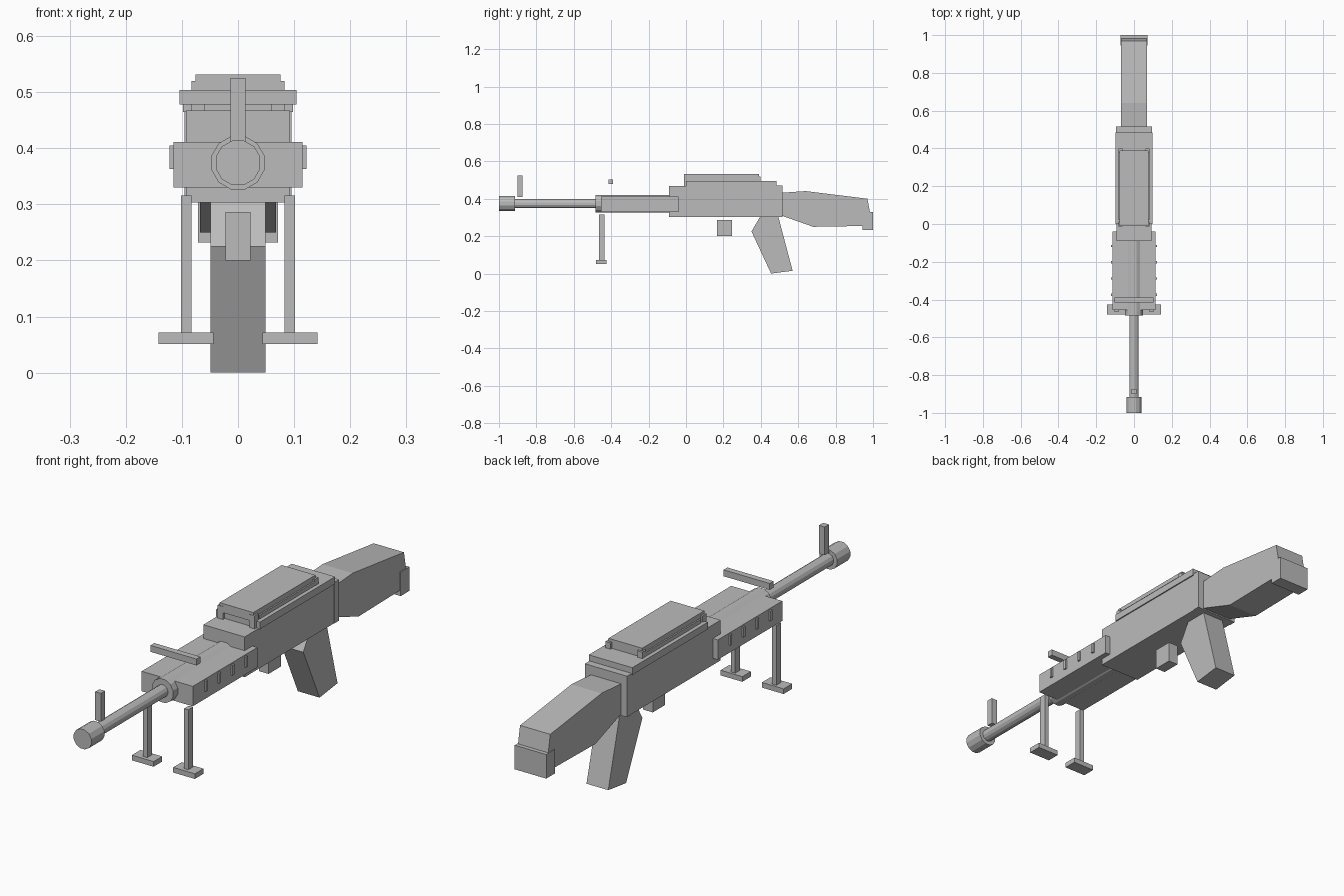
import bpy, bmesh, math
from mathutils import Matrix

old = bpy.data.objects.get("Cube")
if old:
    bpy.data.objects.remove(old, do_unlink=True)

grey = bpy.data.materials.new("plain_grey")
grey.use_nodes = True
colour = (0.5, 0.5, 0.5, 1)
grey.diffuse_color = colour
grey.node_tree.nodes["Principled BSDF"].inputs["Base Color"].default_value = colour


def finish(name, bm):
    bmesh.ops.recalc_face_normals(bm, faces=bm.faces)
    mesh = bpy.data.meshes.new(name)
    bm.to_mesh(mesh)
    bm.free()
    mesh.materials.append(grey)
    obj = bpy.data.objects.new(name, mesh)
    bpy.context.collection.objects.link(obj)
    return obj


def box(name, x, y, z):
    """Box from three (low, high) ranges."""
    bm = bmesh.new()
    bmesh.ops.create_cube(bm, size=1)
    for v in bm.verts:
        for i, (lo, hi) in enumerate((x, y, z)):
            v.co[i] = lo if v.co[i] < 0 else hi
    return finish(name, bm)


def pair(name, x, y, z):
    """Box on the left, and its mirror on the right."""
    box("left_" + name, x, y, z)
    box("right_" + name, (-x[1], -x[0]), y, z)


def tube(name, radius, y, z=0.374, sides=12):
    bm = bmesh.new()
    place = (Matrix.Translation((0, (y[0] + y[1]) / 2, z))
             @ Matrix.Rotation(math.pi / 2, 4, 'X')
             @ Matrix.Rotation(math.pi / sides, 4, 'Z'))
    bmesh.ops.create_cone(bm, cap_ends=True, segments=sides, radius1=radius,
                          radius2=radius, depth=y[1] - y[0], matrix=place)
    return finish(name, bm)


def side_profile(name, half_width, points):
    """Extrude a (y, z) outline across x."""
    bm = bmesh.new()
    face = bm.faces.new([bm.verts.new((-half_width, y, z)) for y, z in points])
    new = bmesh.ops.extrude_face_region(bm, geom=[face])["geom"]
    bmesh.ops.translate(bm, vec=(2 * half_width, 0, 0),
                        verts=[g for g in new if isinstance(g, bmesh.types.BMVert)])
    return finish(name, bm)


# Barrel group
tube("muzzle", 0.041, (-1.0, -0.915))
tube("barrel", 0.025, (-0.92, -0.48))
tube("barrel_sleeve", 0.049, (-0.485, -0.08))
box("front_sight", (-0.013, 0.013), (-0.9, -0.873), (0.41, 0.525))
box("rear_sight_bar", (-0.104, 0.104), (-0.415, -0.39), (0.478, 0.504))

# Handguard with raised side ribs
box("handguard", (-0.115, 0.115), (-0.455, -0.04), (0.33, 0.411))
for i in range(4):
    y = -0.375 + 0.086 * i
    pair(f"handguard_rib_{i + 1}", (0.114, 0.122), (y - 0.006, y + 0.006), (0.363, 0.405))

# Bipod
pair("bipod_leg", (0.083, 0.102), (-0.465, -0.435), (0.07, 0.316))
pair("bipod_foot", (0.044, 0.142), (-0.48, -0.425), (0.051, 0.072))

# Receiver and top cover
box("receiver", (-0.093, 0.093), (-0.09, 0.49), (0.303, 0.467))
box("receiver_end_plate", (-0.095, 0.095), (0.485, 0.515), (0.303, 0.47))
box("cover_base", (-0.098, 0.098), (0.0, 0.485), (0.465, 0.494))
box("cover_lid", (-0.076, 0.076), (-0.01, 0.39), (0.494, 0.531))
pair("cover_rail", (0.075, 0.082), (0.02, 0.385), (0.49, 0.51))
for name, y in (("front", (-0.012, 0.012)), ("rear", (0.375, 0.399))):
    pair(name + "_cover_post", (0.06, 0.083), y, (0.465, 0.52))

# Lower block, grip and stock
box("lower_block", (-0.022, 0.022), (0.165, 0.245), (0.2, 0.286))
side_profile("grip", 0.049, [(0.35, 0.225), (0.4, 0.31), (0.492, 0.31),
                             (0.57, 0.015), (0.455, 0.0)])
side_profile("stock", 0.068, [(0.51, 0.31), (0.51, 0.432), (0.64, 0.441), (0.97, 0.4),
                              (0.985, 0.32), (0.985, 0.255), (0.68, 0.25)])
box("butt_pad", (-0.071, 0.071), (0.945, 1.0), (0.232, 0.33))
